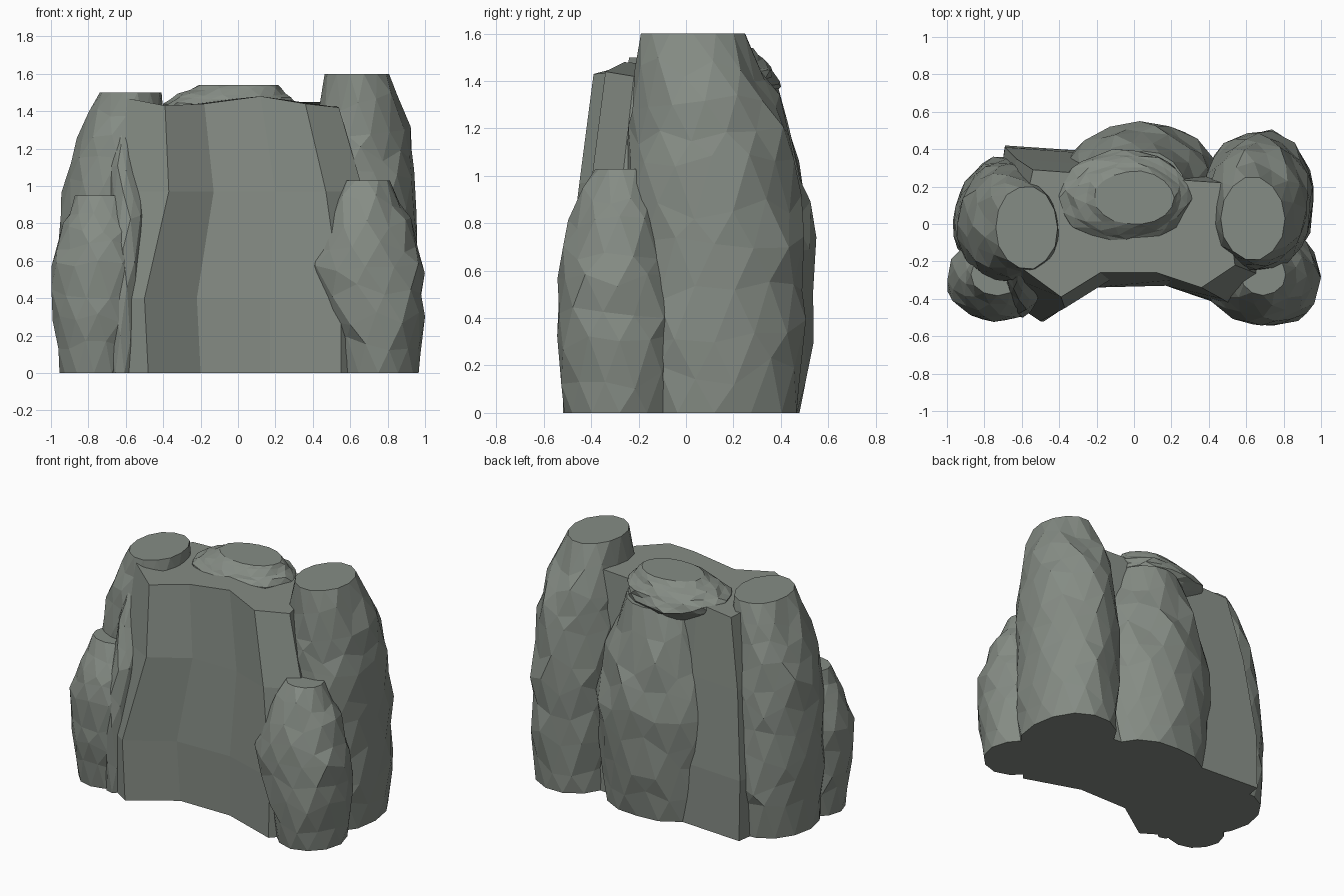
import bpy, bmesh, math, random

if "Cube" in bpy.data.objects:
    bpy.data.objects.remove(bpy.data.objects["Cube"])

random.seed(11)
stone = bpy.data.materials.new("stone")
stone.diffuse_color = (0.235, 0.262, 0.232, 1)
stone.use_nodes = True
stone.node_tree.nodes["Principled BSDF"].inputs["Base Color"].default_value = stone.diffuse_color


def finish(name, bm):
    bmesh.ops.recalc_face_normals(bm, faces=bm.faces)
    mesh = bpy.data.meshes.new(name)
    bm.to_mesh(mesh)
    bm.free()
    mesh.materials.append(stone)
    ob = bpy.data.objects.new(name, mesh)
    bpy.context.collection.objects.link(ob)
    return ob


def loft(name, rings, triangulate=False):
    """Skin closed rings of points and cap both ends."""
    bm = bmesh.new()
    vs = [[bm.verts.new(p) for p in r] for r in rings]
    n = len(vs[0])
    for k, (a, b) in enumerate(zip(vs, vs[1:])):
        for i in range(n):
            j = (i + 1) % n
            q = (a[i], a[j], b[j], b[i])
            if not triangulate:
                bm.faces.new(q)
            elif k % 2:
                bm.faces.new((q[0], q[1], q[2]))
                bm.faces.new((q[0], q[2], q[3]))
            else:
                bm.faces.new((q[0], q[1], q[3]))
                bm.faces.new((q[1], q[2], q[3]))
    bm.faces.new(vs[0])
    bm.faces.new(vs[-1])
    return finish(name, bm)


def rock(name, sections, n=14, rough=0.045, steps=2):
    """Rough flat-topped boulder; each section is z, cx, cy, rx, ry."""
    levels = []
    for a, b in zip(sections, sections[1:]):
        for k in range(steps):
            levels.append([p + (q - p) * k / steps for p, q in zip(a, b)])
    levels.append(sections[-1])
    rings = []
    for k, (z, cx, cy, rx, ry) in enumerate(levels):
        end = k in (0, len(levels) - 1)
        ring = []
        for i in range(n):
            t = 2 * math.pi * (i + 0.5 * (k % 2)) / n
            r = 1.015 + random.uniform(-rough, rough) * (0.5 if end else 1)
            dz = 0 if end else random.uniform(-0.35, 0.35) * (levels[k + 1][0] - z)
            x = max(-1, min(1, cx + rx * r * math.cos(t)))
            y = max(-0.55, min(0.55, cy + ry * r * math.sin(t)))
            ring.append((x, y, z + dz))
        rings.append(ring)
    return loft(name, rings, True)


# Curved central slab, leaning back slightly, with an uneven top
wall = [
    (0, [(-.80, -.32), (-.48, -.52), (-.20, -.33), (.17, -.33), (.55, -.46),
         (.74, -.25), (.62, .28), (-.25, .39), (-.69, .42)]),
    (.4, [(-.80, -.32), (-.50, -.52), (-.22, -.34), (.17, -.33), (.55, -.45),
          (.74, -.27), (.60, .28), (-.27, .38), (-.69, .41)]),
    (.97, [(-.72, -.26), (-.37, -.45), (-.13, -.30), (.20, -.30), (.47, -.40),
           (.67, -.27), (.53, .25), (-.27, .32), (-.63, .35)]),
    (1.45, [(-.65, -.20), (-.39, -.39), (-.18, -.26), (.12, -.26), (.36, -.34),
            (.54, -.22), (.48, .22), (-.27, .27), (-.54, .29)]),
]
top_z = [1.48, 1.43, 1.44, 1.48, 1.44, 1.42, 1.45, 1.44, 1.42]
loft("central_wall", [[(x, y, top_z[i] if z > 1.4 else z)
                       for i, (x, y) in enumerate(r)] for z, r in wall])

# Tall side pillars
rock("right_pillar", [
    (0, .66, .12, .28, .35), (.35, .67, .12, .29, .375), (.7, .67, .12, .29, .38),
    (1.05, .66, .11, .29, .35), (1.3, .65, .08, .26, .31), (1.6, .635, .03, .17, .22)])
rock("left_pillar", [
    (0, -.69, .02, .25, .31), (.35, -.69, .02, .27, .33), (.7, -.68, .01, .275, .33),
    (1.0, -.66, .0, .27, .31), (1.25, -.62, -.01, .235, .27), (1.5, -.575, -.02, .165, .22)])

# Bulging rear pillar
rock("back_pillar", [
    (0, .03, .18, .38, .30), (.35, .03, .19, .41, .34), (.7, .03, .19, .42, .36),
    (1.0, .04, .18, .36, .31), (1.37, .05, .18, .22, .21)], n=16)

# Front boulders and the spur leaning on the left of the slab
rock("front_left_boulder", [
    (0, -.77, -.29, .18, .18), (.3, -.75, -.30, .235, .22), (.58, -.75, -.30, .255, .22),
    (.78, -.72, -.29, .215, .19), (.95, -.73, -.27, .14, .11)], n=12)
rock("left_spur", [
    (0, -.62, -.36, .07, .12), (.4, -.61, -.37, .09, .13), (.8, -.59, -.34, .09, .12),
    (1.1, -.61, -.27, .07, .09), (1.35, -.62, -.20, .03, .04)], n=9)
rock("front_right_boulder", [
    (0, .75, -.28, .21, .23), (.3, .74, -.28, .26, .26), (.57, .68, -.29, .31, .255),
    (.8, .69, -.28, .24, .21), (1.03, .69, -.27, .12, .11)], n=12)

# Squashed, layered stone on top
rock("cap_stone", [
    (1.30, .0, .18, .22, .16), (1.38, -.05, .15, .34, .24), (1.44, -.05, .14, .345, .235),
    (1.49, -.03, .14, .28, .19), (1.54, .0, .14, .21, .14)], n=18, rough=.05)
